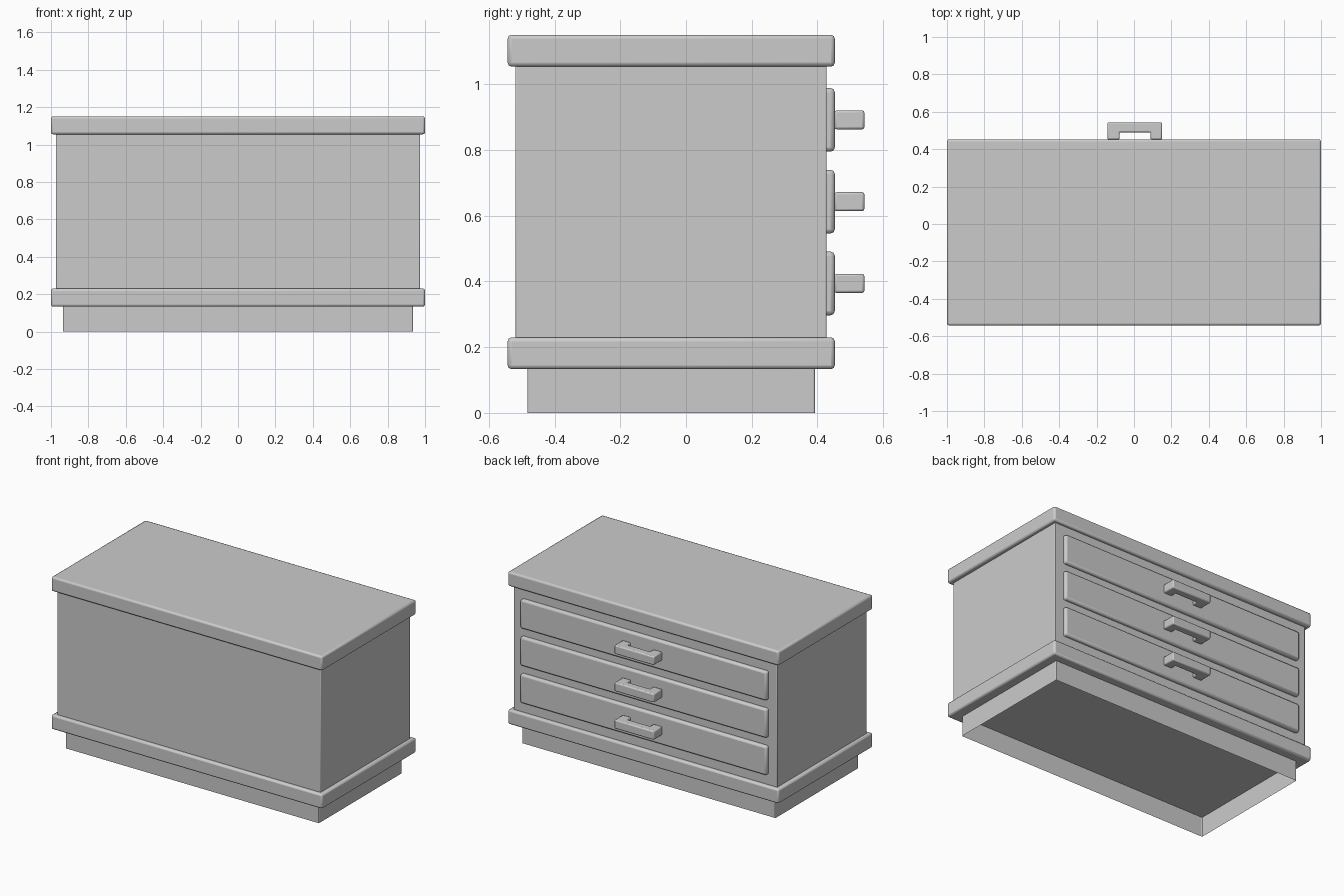
import bpy, bmesh

if "Cube" in bpy.data.objects:
    bpy.data.objects.remove(bpy.data.objects["Cube"])


def finish(name, bm, bevel=0.0, segments=2):
    bmesh.ops.recalc_face_normals(bm, faces=bm.faces)
    mesh = bpy.data.meshes.new(name)
    bm.to_mesh(mesh)
    bm.free()
    obj = bpy.data.objects.new(name, mesh)
    bpy.context.collection.objects.link(obj)
    if bevel:
        mod = obj.modifiers.new("Rounded edges", 'BEVEL')
        mod.width = bevel
        mod.segments = segments
        mod.limit_method = 'ANGLE'
    bpy.context.view_layer.objects.active = obj
    obj.select_set(True)
    bpy.ops.object.shade_smooth_by_angle()
    obj.select_set(False)
    return obj


def box(name, x, y, z, bevel, open_bottom=False):
    bm = bmesh.new()
    bmesh.ops.create_cube(bm, size=1)
    for v in bm.verts:
        v.co = [lo + (c + 0.5) * (hi - lo) for c, (lo, hi) in zip(v.co, (x, y, z))]
    if open_bottom:
        caps = [f for f in bm.faces if abs(f.normal.z) > 0.9]
        bmesh.ops.delete(bm, geom=caps, context='FACES_ONLY')
    return finish(name, bm, bevel)


def handle(name, z):
    # U-shaped outline seen from above, extruded upwards
    outline = [(-0.142, 0.452), (-0.142, 0.543), (0.150, 0.543), (0.150, 0.452),
               (0.088, 0.452), (0.088, 0.490), (-0.077, 0.490), (-0.077, 0.452)]
    bm = bmesh.new()
    face = bm.faces.new([bm.verts.new((x, y, z - 0.029)) for x, y in outline])
    ext = bmesh.ops.extrude_face_region(bm, geom=[face])
    top = [g for g in ext["geom"] if isinstance(g, bmesh.types.BMVert)]
    bmesh.ops.translate(bm, verts=top, vec=(0, 0, 0.058))
    return finish(name, bm, 0.007)


# Hollow plinth, carcass and the two overhanging slabs
box("plinth", (-0.935, 0.935), (-0.482, 0.392), (0, 0.134), 0.004, open_bottom=True)
box("cabinet_body", (-0.973, 0.973), (-0.519, 0.428), (0.21, 1.07), 0.004)
for name, z0 in (("base_slab", 0.133), ("top_slab", 1.054)):
    box(name, (-1, 1), (-0.543, 0.453), (z0, z0 + 0.097), 0.012)

# Three drawers with pulls
for i, z in enumerate((0.394, 0.643, 0.892), 1):
    box(f"drawer_front_{i}", (-0.91, 0.91), (0.40, 0.453), (z - 0.097, z + 0.097), 0.013)
    handle(f"drawer_handle_{i}", z)
